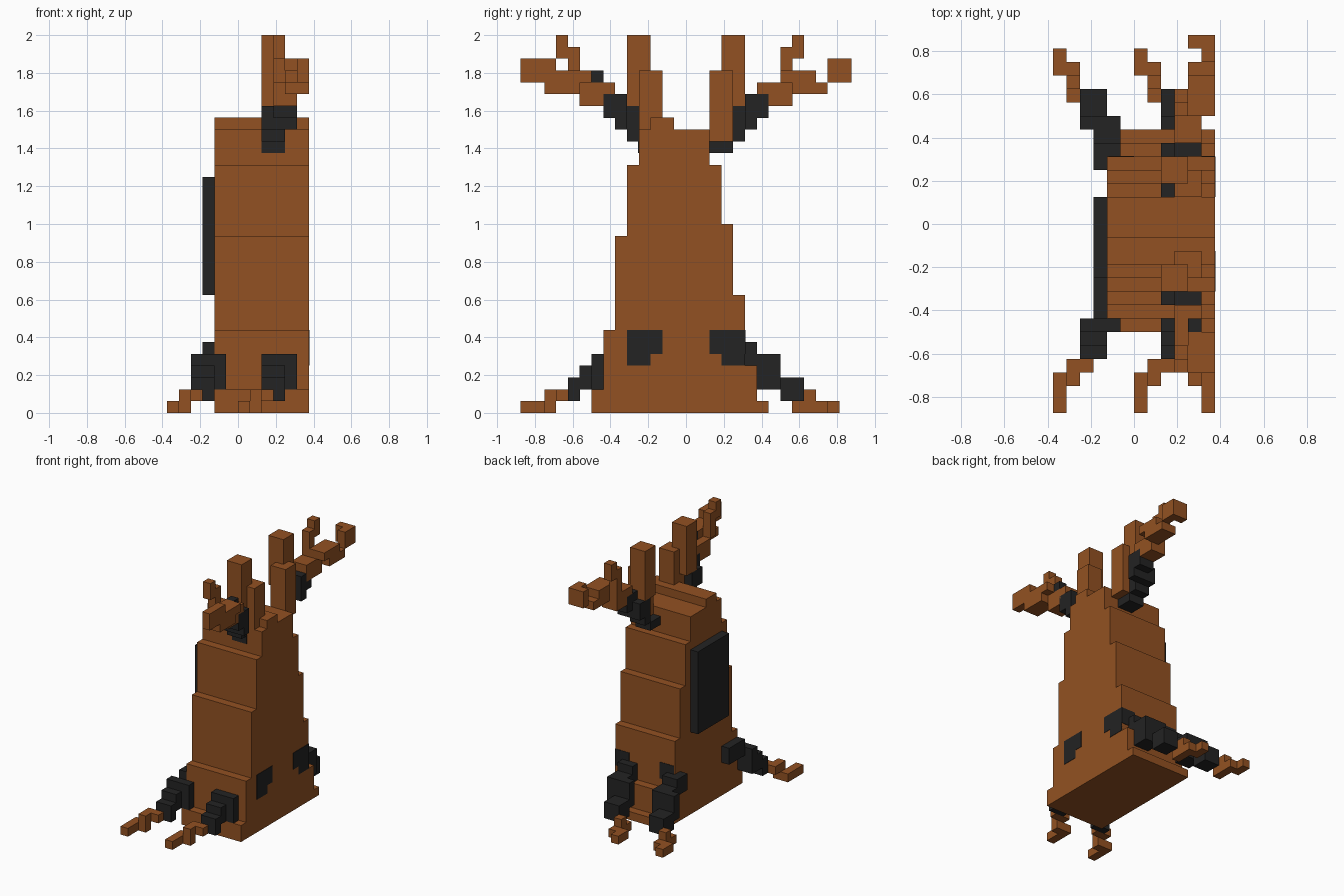
import bpy
import bmesh
from mathutils import Vector

UNIT = 1 / 16  # edge length of one block

default_cube = bpy.data.objects.get("Cube")
if default_cube:
    bpy.data.objects.remove(default_cube, do_unlink=True)


def make_material(name, colour):
    material = bpy.data.materials.new(name)
    material.use_nodes = True
    material.diffuse_color = colour
    shader = next(n for n in material.node_tree.nodes if n.type == "BSDF_PRINCIPLED")
    shader.inputs["Base Color"].default_value = colour
    shader.inputs["Roughness"].default_value = 0.9
    return material


bark = make_material("brown bark", (0.29, 0.083, 0.016, 1))
charred = make_material("charred black", (0.017, 0.017, 0.017, 1))


def add_blocks(name, blocks, material, shift=0):
    """Join boxes given as ((x, x), (y, y), (z, z)) in block units into one part."""
    bm = bmesh.new()
    for block in blocks:
        low = Vector([min(span) for span in block])
        high = Vector([max(span) for span in block])
        centre = (low + high) / 2 + Vector((shift, 0, 0))
        size = high - low
        created = bmesh.ops.create_cube(bm, size=1)["verts"]
        bmesh.ops.scale(bm, vec=size, verts=created)
        bmesh.ops.translate(bm, vec=centre, verts=created)
    bmesh.ops.scale(bm, vec=Vector((UNIT, UNIT, UNIT)), verts=bm.verts)
    mesh = bpy.data.meshes.new(name)
    bm.to_mesh(mesh)
    bm.free()
    mesh.materials.append(material)
    part = bpy.data.objects.new(name, mesh)
    bpy.context.collection.objects.link(part)
    return part


def mirror_front_to_back(blocks):
    return [(x, (-y[0], -y[1]), z) for x, y, z in blocks]


# Trunk: stepped tiers, each given as top height, front edge and back edge
trunk_width = (-2, 6)
tiers = [
    (1, -8, 7), (2, -8, 6), (4, -7, 6), (7, -7, 5), (10, -6, 5),
    (15, -6, 4), (16, -5, 4), (21, -5, 3), (24, -4, 2), (25, -3, -1),
]
trunk_blocks = []
bottom = 0
for top, front, back in tiers:
    trunk_blocks.append((trunk_width, (front, back), (bottom, top)))
    bottom = top
add_blocks("trunk", trunk_blocks, bark)

# Charred panel on the flat right side
add_blocks("side_panel", [((-3, -2), (-4, 2), (10, 20))], charred)

# Roots: each end has the same pair of roots, one shifted sideways
front_root_base = [
    ((-4, -2), (-10, -9), (1, 3)),
    ((-4, -2), (-9, -8), (2, 4)),
    ((-4, -1), (-8, -7), (2, 5)),
    ((-3, -2), (-7, -4), (4, 6)),
]
front_root_tip = [
    ((-6, -5), (-14, -11), (0, 1)),
    ((-5, -4), (-12, -11), (0, 2)),
    ((-5, -3), (-11, -10), (1, 2)),
]
back_root_base = [
    ((-4, -2), (8, 10), (1, 3)),
    ((-4, -2), (7, 8), (2, 5)),
    ((-3, -1), (6, 8), (2, 5)),
    ((-3, -1), (5, 6), (4, 6)),
    ((-3, -2), (4, 5), (4, 6)),
    ((-1.9, 0), (4, 5.05), (5, 7)),
]
back_root_tip = [
    ((-6, -5), (11, 13), (0, 1)),
    ((-5, -4), (9, 12), (0, 1)),
    ((-5, -4), (10, 11), (1, 2)),
]
for side, shift in (("right", 0), ("left", 6)):
    add_blocks(f"front_{side}_root_base", front_root_base, charred, shift)
    add_blocks(f"front_{side}_root_tip", front_root_tip, bark, shift)
    add_blocks(f"back_{side}_root_base", back_root_base, charred, shift)
    add_blocks(f"back_{side}_root_tip", back_root_tip, bark, shift)

# Charred marks lying flush on the left side of the trunk
face = (5.9, 6.05)
add_blocks("front_side_mark", [
    (face, (-5, -2), (5, 7)),
    (face, (-5, -3), (4, 5)),
], charred)
add_blocks("back_side_mark", [
    (face, (2, 5), (5, 7)),
    (face, (3, 5), (4, 5)),
], charred)

# Upright posts on the crown, a tall and a short one at each end
posts = [
    ((2, 4), (-5, -3), (26, 32)),
    ((3, 5), (-4, -2), (23, 29)),
]
add_blocks("front_posts", posts, bark)
add_blocks("back_posts", mirror_front_to_back(posts), bark)

# Charred shoulders that carry the two long branches
shoulder = [
    ((2, 4), (-5, -4), (23, 26)),
    ((2, 5), (-6, -5), (24, 26)),
    ((3, 5), (-7, -5), (25, 27)),
]
add_blocks("front_shoulder", shoulder + [((2, 4), (-4.05, -3), (22, 24))], charred)
add_blocks("back_shoulder",
           mirror_front_to_back(shoulder) + [((2, 4), (2, 4), (22, 23))], charred)

# Long branches, with a forked twig on each
arm = [
    ((3, 5), (-9, -6), (26, 28)),
    ((4, 6), (-12, -9), (27, 28)),
    ((4, 6), (-11, -8), (28, 29)),
]
twig = [
    ((3, 4), (-10, -9), (28, 31)),
    ((3, 4), (-11, -10), (30, 32)),
]
add_blocks("front_branch", arm + [((5, 6), (-14, -11), (28, 30))], bark)
add_blocks("front_twig", twig, bark)
add_blocks("front_knot", [((4, 5), (-8, -7), (28, 29))], charred)
add_blocks("back_branch", mirror_front_to_back(arm) + [
    ((5, 6), (12, 14), (28, 30)),
    ((4, 6), (13, 14), (28, 30)),
], bark)
back_twig = [(x, (y[0] - 1, y[1] - 1), z) for x, y, z in mirror_front_to_back(twig)]
add_blocks("back_twig", back_twig, bark)
